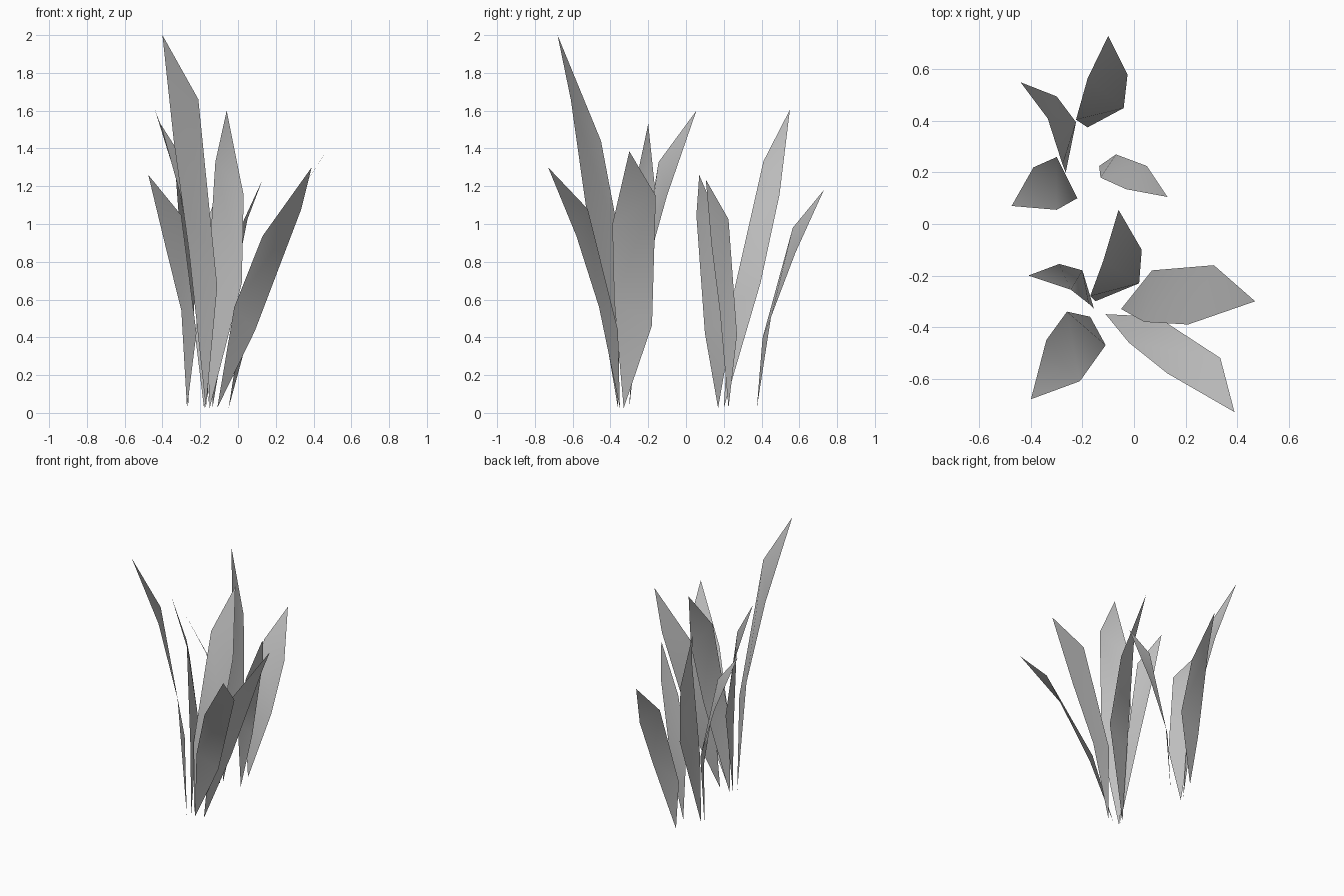
import bpy
import bmesh
from mathutils import Vector

cube = bpy.data.objects.get("Cube")
if cube:
    bpy.data.objects.remove(cube, do_unlink=True)


def make_material(name, color):
    material = bpy.data.materials.new(name)
    material.use_nodes = True
    material.diffuse_color = color
    shader = next(n for n in material.node_tree.nodes if n.type == "BSDF_PRINCIPLED")
    shader.inputs["Base Color"].default_value = color
    return material


leaf_grey = make_material("leaf_grey", (0.53, 0.53, 0.53, 1))

# Every leaf shares these proportions: one edge bulges late, the other early
FOOT_HEIGHT = 0.025
LATE_LOW, LATE_HIGH = 0.335, 0.83
EARLY_LOW, EARLY_HIGH = 0.43, 0.72


def make_leaf(name, height, foot, tip, late_edge, early_edge):
    """Thin pointed leaf; each edge gives the plan of its low and high corner."""
    def corner(plan, z):
        return Vector((plan[0], plan[1], z))

    bm = bmesh.new()
    base = bm.verts.new(corner(foot, FOOT_HEIGHT))
    point = bm.verts.new(corner(tip, height))
    late = [bm.verts.new(corner(p, height * f))
            for p, f in zip(late_edge, (LATE_LOW, LATE_HIGH))]
    early = [bm.verts.new(corner(p, height * f))
             for p, f in zip(early_edge, (EARLY_LOW, EARLY_HIGH))]

    # Lower triangle, twisted middle panel and pointed end
    bm.faces.new((base, late[0], early[0]))
    bm.faces.new((early[0], late[0], late[1], early[1]))
    bm.faces.new((early[1], late[1], point))

    # The inner side of the leaf faces upward
    bm.normal_update()
    if sum(face.normal.z * face.calc_area() for face in bm.faces) < 0:
        bmesh.ops.reverse_faces(bm, faces=bm.faces[:])
    for face in bm.faces:
        face.smooth = True

    mesh = bpy.data.meshes.new(name)
    bm.to_mesh(mesh)
    bm.free()
    mesh.materials.append(leaf_grey)
    leaf = bpy.data.objects.new(name, mesh)
    bpy.context.collection.objects.link(leaf)
    return leaf


# Front clump
make_leaf("front_clump_tall_leaf", height=2.0,
          foot=(-.17, -.36), tip=(-.4, -.68),
          late_edge=[(-.11, -.47), (-.21, -.61)],
          early_edge=[(-.26, -.34), (-.34, -.45)])
make_leaf("front_clump_left_leaf", height=1.385,
          foot=(-.05, -.33), tip=(.47, -.3),
          late_edge=[(.07, -.18), (.31, -.16)],
          early_edge=[(.04, -.38), (.21, -.39)])
make_leaf("front_clump_forward_leaf", height=1.3,
          foot=(-.11, -.35), tip=(.39, -.73),
          late_edge=[(.09, -.36), (.335, -.52)],
          early_edge=[(-.02, -.46), (.13, -.58)])
make_leaf("front_clump_rear_leaf", height=1.6,
          foot=(-.15, -.3), tip=(-.06, .055),
          late_edge=[(-.17, -.28), (-.12, -.145)],
          early_edge=[(.02, -.23), (.03, -.1)])
make_leaf("front_clump_right_leaf", height=1.53,
          foot=(-.155, -.33), tip=(-.41, -.2),
          late_edge=[(-.175, -.31), (-.245, -.255)],
          early_edge=[(-.2, -.18), (-.29, -.155)])

# Back clump
make_leaf("back_clump_rear_leaf", height=1.18,
          foot=(-.18, .375), tip=(-.1, .73),
          late_edge=[(-.225, .405), (-.18, .565)],
          early_edge=[(-.04, .45), (-.025, .58)])
make_leaf("back_clump_left_leaf", height=1.235,
          foot=(-.135, .225), tip=(.13, .105),
          late_edge=[(-.07, .27), (.05, .225)],
          early_edge=[(-.13, .18), (-.03, .135)])
make_leaf("back_clump_right_leaf", height=1.26,
          foot=(-.27, .17), tip=(-.475, .07),
          late_edge=[(-.22, .1), (-.3, .055)],
          early_edge=[(-.3, .26), (-.39, .22)])
make_leaf("back_clump_tall_leaf", height=1.605,
          foot=(-.265, .2), tip=(-.44, .55),
          late_edge=[(-.277, .23), (-.335, .41)],
          early_edge=[(-.225, .395), (-.3, .495)])
